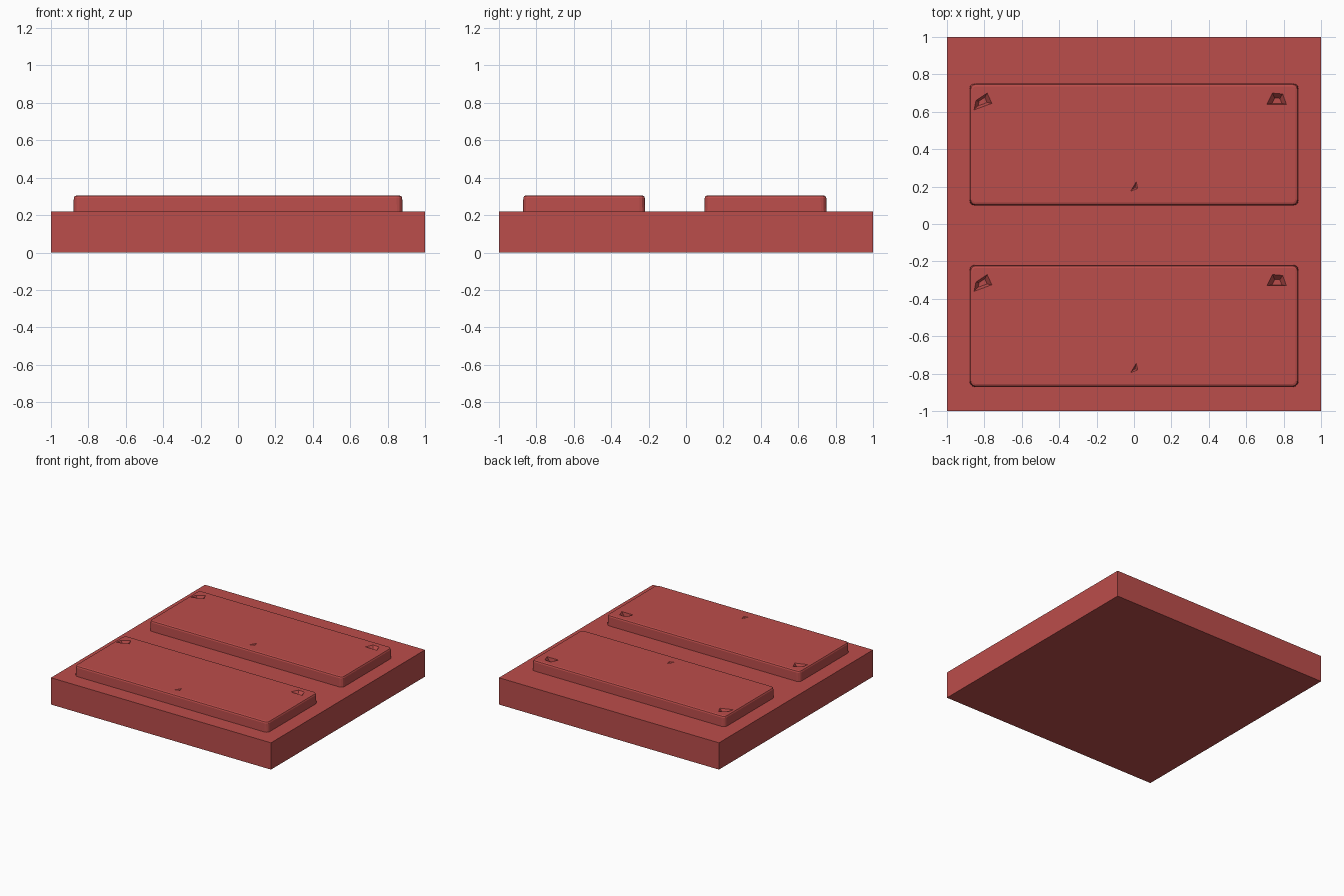
import bpy, bmesh, math

if "Cube" in bpy.data.objects:
    bpy.data.objects.remove(bpy.data.objects["Cube"])

red = bpy.data.materials.new("red")
red.diffuse_color = (0.50, 0.075, 0.07, 1)
red.use_nodes = True
red.node_tree.nodes["Principled BSDF"].inputs["Base Color"].default_value = red.diffuse_color


def loft(name, rings):
    """Closed solid through a stack of equal-length point rings."""
    bm = bmesh.new()
    rows = [[bm.verts.new(p) for p in ring] for ring in rings]
    n = len(rows[0])
    for a, b in zip(rows, rows[1:]):
        for i in range(n):
            j = (i + 1) % n
            bm.faces.new((a[i], a[j], b[j], b[i]))
    bm.faces.new(rows[0][::-1])
    bm.faces.new(rows[-1])
    bmesh.ops.recalc_face_normals(bm, faces=bm.faces)
    mesh = bpy.data.meshes.new(name)
    bm.to_mesh(mesh)
    bm.free()
    obj = bpy.data.objects.new(name, mesh)
    bpy.context.collection.objects.link(obj)
    mesh.materials.append(red)
    return obj


def rounded_rect(cy, hx, hy, r, z, steps=3):
    pts = []
    for k, (sx, sy) in enumerate(((1, 1), (-1, 1), (-1, -1), (1, -1))):
        for s in range(steps + 1):
            a = math.pi / 2 * (k + s / steps)
            pts.append((sx * (hx - r) + r * math.cos(a),
                        cy + sy * (hy - r) + r * math.sin(a), z))
    return pts


def pit(name, outline, cy, depth, shrink, shift):
    """Tapered cutter whose mouth is level with the pad top."""
    mx = sum(p[0] for p in outline) / len(outline)
    my = sum(p[1] for p in outline) / len(outline)

    def ring(s, z, dy=0):
        return [(mx + (x - mx) * s, cy + my + (y - my) * s + dy, z) for x, y in outline]
    obj = loft(name, [ring(shrink, TOP - depth, shift), ring(1, TOP), ring(1, TOP + 0.03)])
    obj.hide_render = True
    obj.hide_viewport = True
    return obj


BASE, TOP = 0.22, 0.305

# Square base slab
loft("base_slab", [[(-1, -1, z), (1, -1, z), (1, 1, z), (-1, 1, z)] for z in (0, BASE)])

# Small dents, as outlines relative to each pad centre
dents = {
    "right_dent": ([(0.71, 0.215), (0.815, 0.215), (0.795, 0.27), (0.74, 0.275)], 0.03, 0.5, -0.01),
    "left_dent": ([(-0.855, 0.185), (-0.76, 0.22), (-0.785, 0.275), (-0.845, 0.235)], 0.03, 0.5, 0),
    "centre_dent": ([(-0.018, -0.25), (0.02, -0.235), (0.012, -0.2)], 0.008, 0.3, 0),
}

# Two raised pads with softened rims
for label, cy in (("back", 0.425), ("front", -0.545)):
    pad = loft(label + "_pad", [
        rounded_rect(cy, 0.88, 0.327, 0.03, BASE - 0.02),
        rounded_rect(cy, 0.878, 0.325, 0.03, TOP - 0.014),
        rounded_rect(cy, 0.873, 0.321, 0.026, TOP - 0.004),
        rounded_rect(cy, 0.863, 0.311, 0.02, TOP)])
    for name, (outline, depth, shrink, shift) in dents.items():
        cut = pad.modifiers.new(name, 'BOOLEAN')
        cut.operation = 'DIFFERENCE'
        cut.solver = 'EXACT'
        cut.object = pit(f"{label}_{name}_cutter", outline, cy, depth, shrink, shift)
